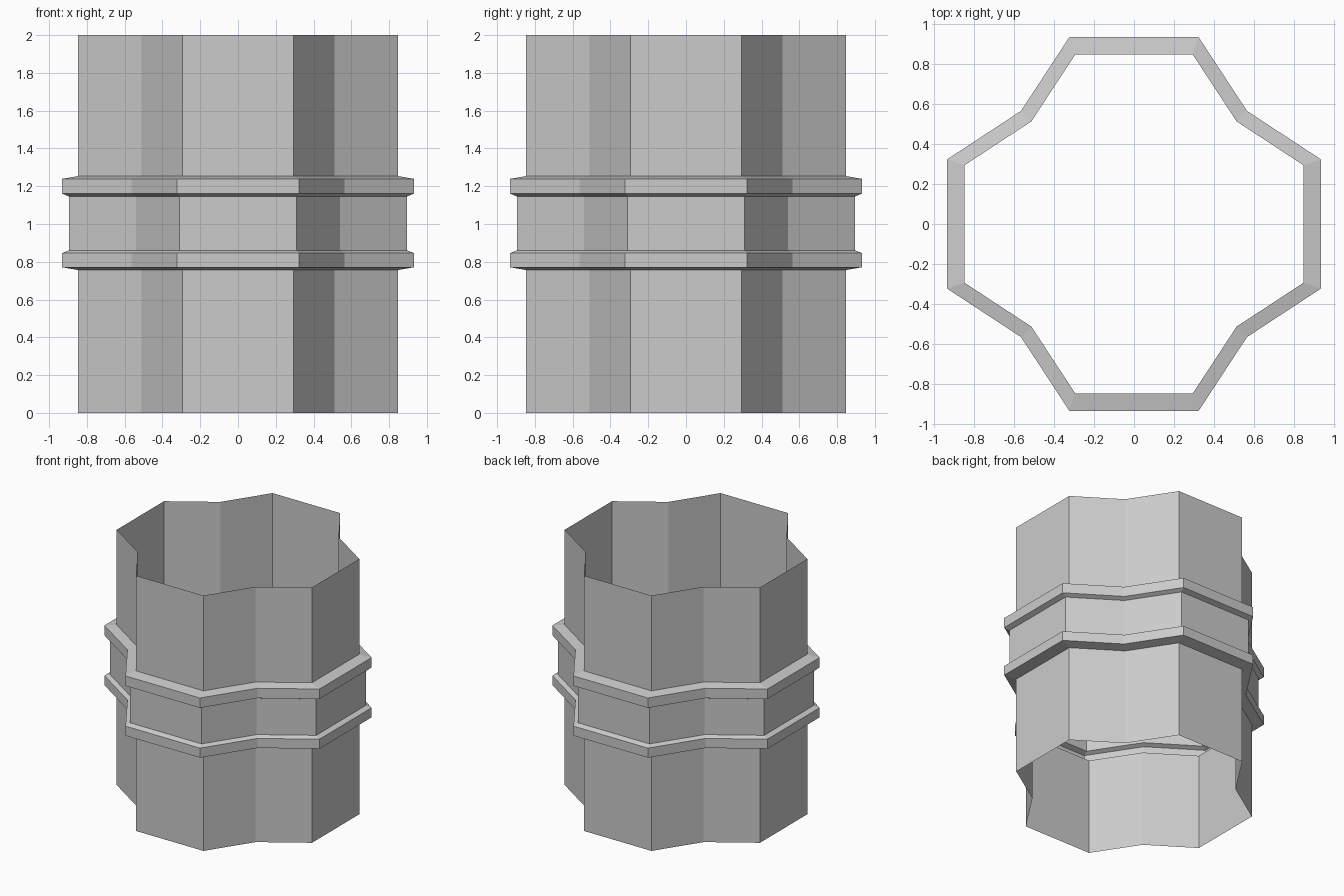
import bpy, bmesh

if "Cube" in bpy.data.objects:
    bpy.data.objects.remove(bpy.data.objects["Cube"])

# Cross-section corners of one quarter, at a flat-side distance of 1
QUARTER = [(1.0, 0.346), (0.605, 0.605), (0.346, 1.0)]

# Side profile: (flat-side distance, height)
PROFILE = [(0.846, 0.0), (0.846, 0.756), (0.932, 0.771), (0.932, 0.846),
           (0.894, 0.861), (0.894, 1.146), (0.932, 1.161), (0.932, 1.239),
           (0.846, 1.254), (0.846, 2.0)]


def cross_section():
    # Turn the quarter outline through four right angles
    points, quarter = [], QUARTER
    for _ in range(4):
        points += quarter
        quarter = [(-y, x) for x, y in quarter]
    return points


# Open fluted sleeve with two raised bands and a wide collar between them
bm = bmesh.new()
outline = cross_section()
rings = [[bm.verts.new((x * r, y * r, z)) for x, y in outline]
         for r, z in PROFILE]
n = len(outline)
for low, high in zip(rings, rings[1:]):
    for i in range(n):
        j = (i + 1) % n
        bm.faces.new((low[i], low[j], high[j], high[i]))

mesh = bpy.data.meshes.new("pipe_sleeve")
bm.to_mesh(mesh)
bm.free()
bpy.context.collection.objects.link(bpy.data.objects.new("pipe_sleeve", mesh))
